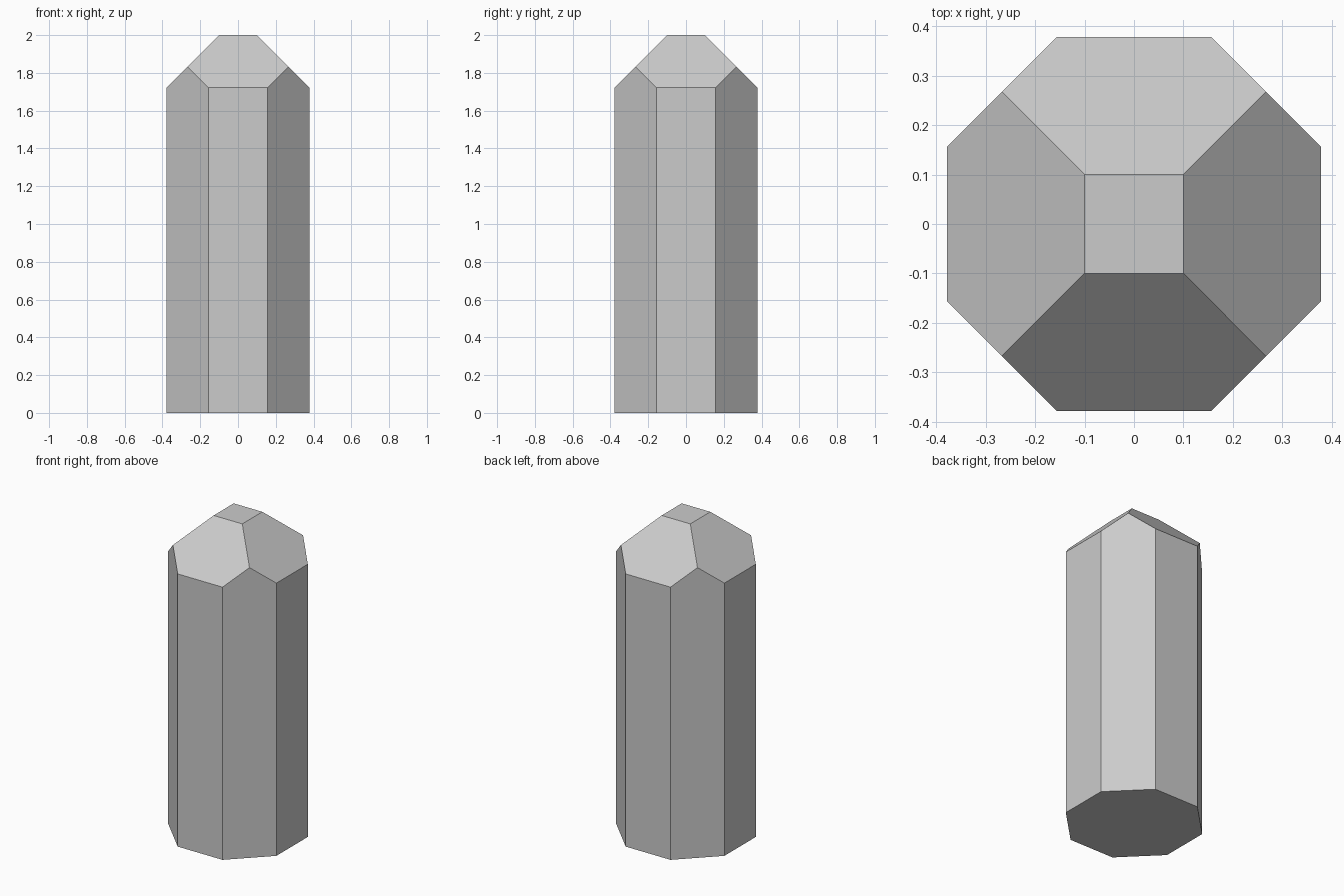
import bpy, bmesh, math
from mathutils import Matrix, Vector

if "Cube" in bpy.data.objects:
    bpy.data.objects.remove(bpy.data.objects["Cube"])

HEIGHT = 2.0
APOTHEM = 0.378     # centre to flat side
TOP_HALF = 0.1      # half width of the small square top

# Octagonal post with flat sides facing the axes
bm = bmesh.new()
radius = APOTHEM / math.cos(math.pi / 8)
bmesh.ops.create_cone(
    bm, cap_ends=True, segments=8, radius1=radius, radius2=radius, depth=HEIGHT,
    matrix=Matrix.Translation((0, 0, HEIGHT / 2)) @ Matrix.Rotation(math.pi / 8, 4, 'Z'))

# Four 45 degree cuts shape the pointed top
for x, y in ((1, 0), (0, 1), (-1, 0), (0, -1)):
    cut = bmesh.ops.bisect_plane(
        bm, geom=bm.verts[:] + bm.edges[:] + bm.faces[:], dist=1e-5,
        plane_co=Vector((x * TOP_HALF, y * TOP_HALF, HEIGHT)),
        plane_no=Vector((x, y, 1)).normalized(), clear_outer=True)
    rim = [e for e in cut["geom_cut"] if isinstance(e, bmesh.types.BMEdge)]
    bmesh.ops.edgeloop_fill(bm, edges=rim)

bmesh.ops.recalc_face_normals(bm, faces=bm.faces[:])
mesh = bpy.data.meshes.new("post")
bm.to_mesh(mesh)
bm.free()
bpy.context.collection.objects.link(bpy.data.objects.new("post", mesh))
